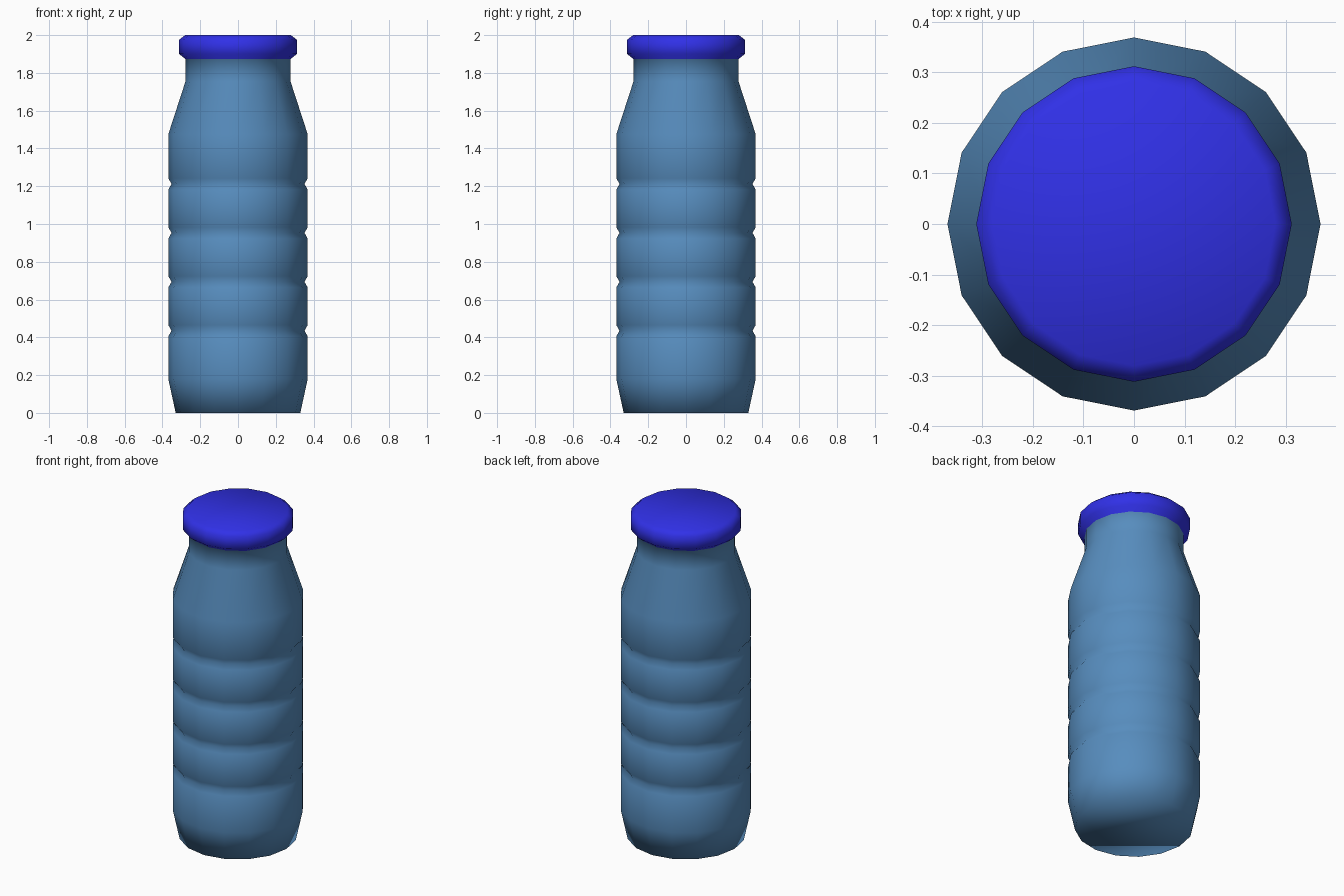
import bpy, bmesh, math

if "Cube" in bpy.data.objects:
    bpy.data.objects.remove(bpy.data.objects["Cube"])

SIDES = 16
R = 0.369

# Profile (radius, z): tapered foot, four grip grooves, shoulder, neck
profile = [(0.33, 0), (R, 0.18)]
for k in range(4):
    z = 0.435 + 0.259 * k
    profile += [(R, z - 0.03), (0.352, z), (R, z + 0.03)]
profile += [(R, 1.475), (0.278, 1.755), (0.278, 1.873)]
cap_start = len(profile) - 1
# Cap with chamfered rims, continuing straight from the neck
profile += [(0.312, 1.9), (0.312, 1.975), (0.28, 2.0)]

# Spin the profile into a closed, smooth-shaded solid
bm = bmesh.new()
rings = [[bm.verts.new((r * math.cos(2 * math.pi * i / SIDES),
                        r * math.sin(2 * math.pi * i / SIDES), z))
          for i in range(SIDES)] for r, z in profile]
for k, (a, b) in enumerate(zip(rings, rings[1:])):
    for i in range(SIDES):
        j = (i + 1) % SIDES
        face = bm.faces.new((a[i], a[j], b[j], b[i]))
        face.material_index = int(k >= cap_start)
bm.faces.new(rings[0][::-1])
bm.faces.new(rings[-1]).material_index = 1
for f in bm.faces:
    f.smooth = True

mesh = bpy.data.meshes.new("bottle")
bm.to_mesh(mesh)
bm.free()

# Body and cap colours
for name, color in (("body_blue", (0.095, 0.266, 0.515, 1)),
                    ("cap_blue", (0.03, 0.03, 0.8, 1))):
    mat = bpy.data.materials.new(name)
    mat.diffuse_color = color
    mat.use_nodes = True
    mat.node_tree.nodes["Principled BSDF"].inputs["Base Color"].default_value = mat.diffuse_color
    mesh.materials.append(mat)

bottle = bpy.data.objects.new("bottle", mesh)
bpy.context.collection.objects.link(bottle)
